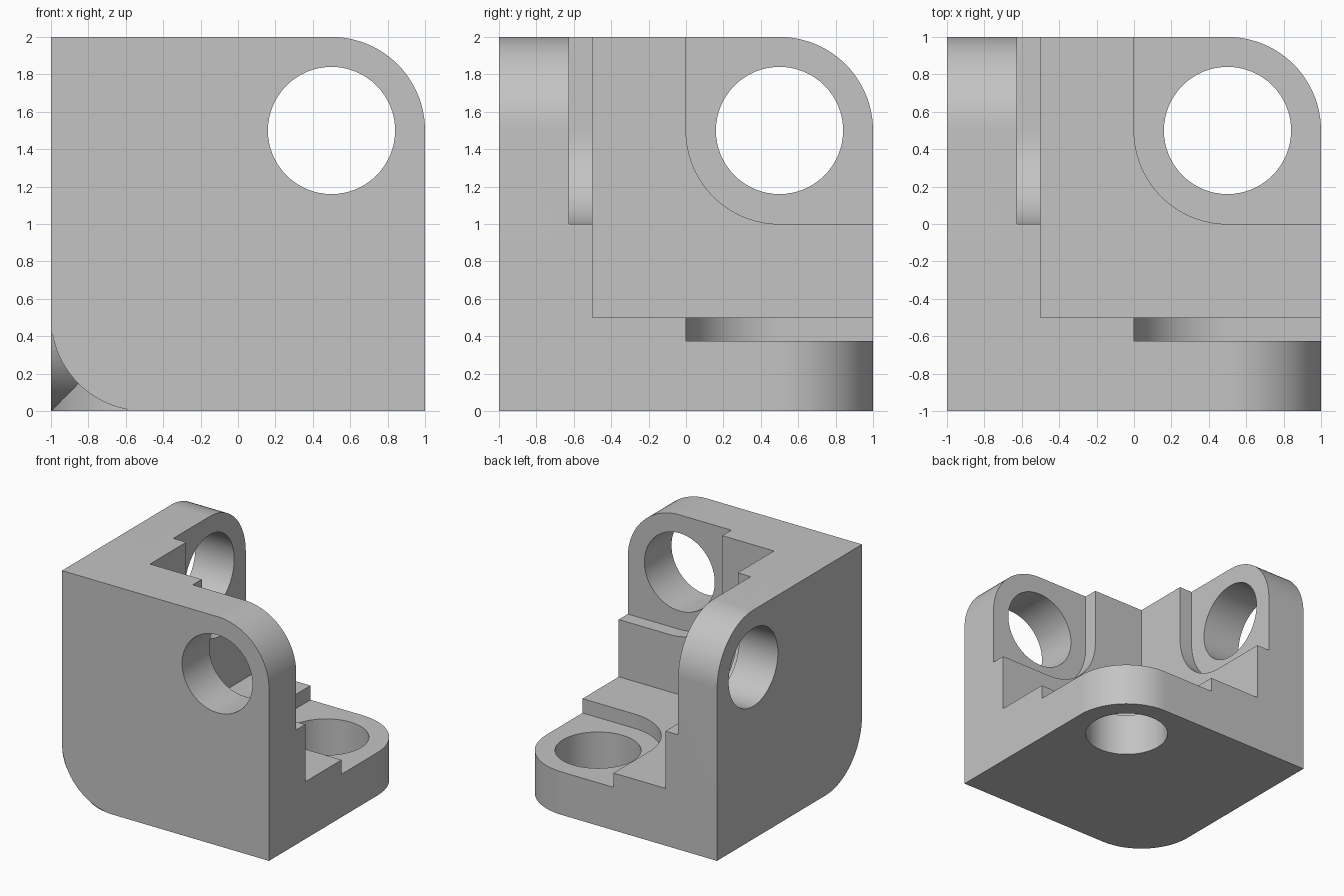
import bpy, bmesh, math
from mathutils import Vector

cube = bpy.data.objects.get("Cube")
if cube:
    bpy.data.objects.remove(cube, do_unlink=True)

SIZE, WALL, ROUND, FLOOR, HOLE = 2.0, 0.5, 0.5, 0.375, 0.34
STEPS = 24

grey = bpy.data.materials.new("plain grey")
grey.use_nodes = True
colour = (0.55, 0.55, 0.55, 1)
grey.diffuse_color = colour
grey.node_tree.nodes["Principled BSDF"].inputs["Base Color"].default_value = colour


def arc(cx, cy, r, start, sweep, n):
    return [(cx + r * math.cos(start + sweep * i / n),
             cy + r * math.sin(start + sweep * i / n)) for i in range(n + 1)]


def rounded_square(low, high, round_high):
    """Square whose low corner, and optionally high corner, is rounded."""
    a, b = low + ROUND, high - ROUND
    pts = arc(a, a, ROUND, math.pi, math.pi / 2, STEPS) + [(high, low)]
    pts += arc(b, b, ROUND, 0, math.pi / 2, STEPS) if round_high else [(high, high)]
    return pts + [(low, high)]


def prism(name, profile, bottom, top, turn):
    """Extrude a profile, then cycle the axes so it lies on one of three walls."""
    bm = bmesh.new()
    base = bm.faces.new([bm.verts.new((x, y, bottom)) for x, y in profile])
    new = bmesh.ops.extrude_face_region(bm, geom=[base])["geom"]
    for v in new:
        if isinstance(v, bmesh.types.BMVert):
            v.co.z = top
    for v in bm.verts:
        c = v.co.copy()
        v.co = Vector([c[(i - turn) % 3] for i in range(3)]) - Vector((1, 1, 0))
    bmesh.ops.recalc_face_normals(bm, faces=bm.faces)
    mesh = bpy.data.meshes.new(name)
    bm.to_mesh(mesh)
    bm.free()
    mesh.materials.append(grey)
    obj = bpy.data.objects.new(name, mesh)
    bpy.context.scene.collection.objects.link(obj)
    return obj


def combine(target, other, operation):
    mod = target.modifiers.new(other.name, "BOOLEAN")
    mod.object, mod.operation, mod.solver = other, operation, "EXACT"
    bpy.context.view_layer.objects.active = target
    bpy.ops.object.modifier_apply(modifier=mod.name)
    bpy.data.objects.remove(other, do_unlink=True)


# Three matching walls meeting at one corner
plate = rounded_square(0, SIZE, True)
bracket = prism("corner_bracket", plate, 0, WALL, 0)
for turn in (1, 2):
    combine(bracket, prism("wall", plate, 0, WALL, turn), "UNION")

# Shallow pocket and through hole in each wall
pocket = rounded_square(SIZE / 2, SIZE + ROUND, False)
centre = SIZE - ROUND
circle = arc(centre, centre, HOLE, 0, 2 * math.pi, 64)[:-1]
for turn in range(3):
    combine(bracket, prism("pocket_cutter", pocket, FLOOR, WALL + 0.2, turn), "DIFFERENCE")
    combine(bracket, prism("hole_cutter", circle, -0.2, WALL + 0.2, turn), "DIFFERENCE")

# Smooth curved sides, sharp edges
bpy.ops.object.select_all(action="DESELECT")
bracket.select_set(True)
bpy.context.view_layer.objects.active = bracket
bpy.ops.object.shade_smooth_by_angle(angle=math.radians(30))
